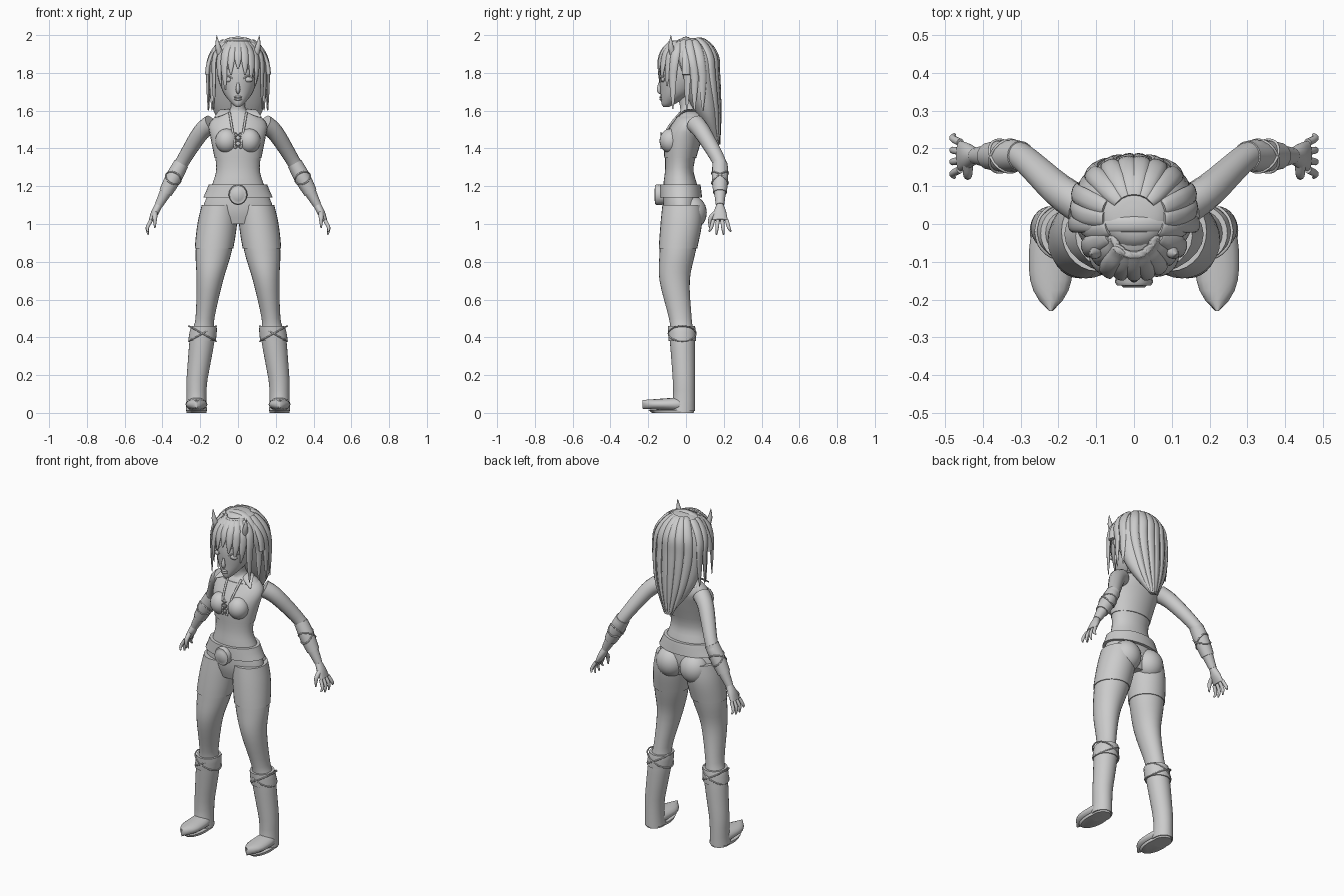
import bpy, bmesh, math
from mathutils import Vector

if "Cube" in bpy.data.objects:
    bpy.data.objects.remove(bpy.data.objects["Cube"])

tone = (.6, .6, .6, 1)
grey = bpy.data.materials.new("plain grey")
grey.use_nodes = True
grey.diffuse_color = tone
grey.node_tree.nodes["Principled BSDF"].inputs["Base Color"].default_value = tone

X, Y, Z = Vector((1, 0, 0)), Vector((0, 1, 0)), Vector((0, 0, 1))


def finish(name, bm, mirror):
    """Turn the bmesh into a smooth shaded object, mirrored if it is one of a pair."""
    bmesh.ops.recalc_face_normals(bm, faces=bm.faces)
    mesh = bpy.data.meshes.new(name)
    bm.to_mesh(mesh)
    bm.free()
    mesh.materials.append(grey)
    part = bpy.data.objects.new(name, mesh)
    bpy.context.collection.objects.link(part)
    bpy.ops.object.select_all(action='DESELECT')
    part.select_set(True)
    bpy.context.view_layer.objects.active = part
    bpy.ops.object.shade_smooth_by_angle(angle=math.radians(50))
    if mirror:
        part.modifiers.new("Mirror", 'MIRROR').use_mirror_merge = False


def spline(rows, steps):
    """Smoothly interpolate rows of numbers."""
    smooth = []
    last = len(rows) - 1
    for i in range(last):
        columns = list(zip(rows[max(i - 1, 0)], rows[i], rows[i + 1], rows[min(i + 2, last)]))
        for step in range(steps):
            t = step / steps
            smooth.append([b + t / 2 * (c - a + t * (2*a - 5*b + 4*c - d + t * (3*(b - c) + d - a)))
                           for a, b, c, d in columns])
    return smooth + [list(rows[last])]


def loft(name, rings, axis=None, side=X, mirror=True, sides=16, steps=4):
    """Skin ellipses given as x, y, z, radius along side, other radius."""
    rows = spline(rings, steps)
    centres = [Vector(row[:3]) for row in rows]
    bm = bmesh.new()
    loops = []
    for i, row in enumerate(rows):
        along = axis or (centres[min(i + 1, len(rows) - 1)] - centres[max(i - 1, 0)]).normalized()
        u = (side - along * side.dot(along)).normalized()
        v = along.cross(u)
        turns = [math.tau * k / sides for k in range(sides)]
        loops.append([bm.verts.new(centres[i] + u * row[3] * math.cos(a) + v * row[4] * math.sin(a))
                      for a in turns])
    for low, high in zip(loops, loops[1:]):
        for k in range(sides):
            n = (k + 1) % sides
            bm.faces.new((low[k], low[n], high[n], high[k]))
    bm.faces.new(loops[0])
    bm.faces.new(loops[-1])
    finish(name, bm, mirror)


def stack(name, rows, lean=None, grow=0):
    """Upright form from rows of height, half width, front y, back y."""
    rings = [(lean(z) if lean else 0, (front + back) / 2, z, wide + grow, (back - front) / 2 + grow)
             for z, wide, front, back in rows]
    loft(name, rings, axis=Z, mirror=bool(lean), sides=28, steps=1)


def at(rows, z):
    """Read a profile at one height."""
    rows = sorted(rows)
    for low, high in zip(rows, rows[1:]):
        if z <= high[0]:
            t = max(0, (z - low[0]) / (high[0] - low[0]))
            return [z] + [a + (b - a) * t for a, b in zip(low[1:], high[1:])]
    return [z] + rows[-1][1:]


def shell(name, rows, low, high, grow, lean=None):
    """Garment that follows part of a profile."""
    count = 8
    stack(name, [at(rows, low + (high - low) * i / count) for i in range(count + 1)], lean, grow)


def on(rows, angle, z, grow=0):
    """Point on the surface of a profile."""
    height, wide, front, back = at(rows, z)
    depth = (back - front) / 2 + grow
    return Vector(((wide + grow) * math.cos(angle), (front + back) / 2 + depth * math.sin(angle), z))


def lock(name, rows, degrees, top, bottom, hang, grow=0, mirror=True):
    """Flat tapering lock that follows a profile, then hangs straight."""
    angle = math.radians(degrees)
    rings = []
    count = 7
    for i in range(count + 1):
        t = i / count
        z = top + (bottom - top) * t * t
        spot = on(rows, angle, max(z, hang), grow)
        size = math.sqrt(math.sin(math.pi * (.15 + .845 * t)))
        rings.append((spot.x, spot.y, z, .025 * size, .012 * size))
    across = Vector((-math.sin(angle), math.cos(angle), 0))
    loft(name, rings, side=across, mirror=mirror, sides=10)


def tube(name, points, radii, side=Y, mirror=True):
    loft(name, [(*p, r, r) for p, r in zip(points, radii)], side=side, mirror=mirror)


def cord(name, points, radius, side=Z):
    tube(name, points, [radius] * len(points), side)


def hoop(name, centre, u, v, tilt):
    """Strap around a limb, tilted along the limb."""
    turns = [math.tau * k / 12 for k in range(13)]
    cord(name, [centre + (u + tilt) * math.cos(a) + v * math.sin(a) for a in turns],
         .004, tilt.normalized())


def ball(name, centre, radii, mirror=True):
    bm = bmesh.new()
    bmesh.ops.create_uvsphere(bm, u_segments=24, v_segments=14, radius=1)
    bmesh.ops.scale(bm, vec=radii, verts=bm.verts)
    bmesh.ops.translate(bm, vec=centre, verts=bm.verts)
    finish(name, bm, mirror)


# Body and clothes
body = spline([(1, .14, -.1, .05), (1.08, .185, -.12, .07), (1.2, .14, -.12, .06),
               (1.3, .115, -.11, .04), (1.45, .14, -.11, .08), (1.53, .15, -.07, .1),
               (1.58, .1, -.04, .09), (1.61, .04, -.03, .06), (1.7, .04, -.05, .04)], 4)
stack("body", body)
shell("bodice", body, 1.35, 1.57, .004)
shell("belt", body, 1.14, 1.21, .018)
ball("bust", (.06, -.08, 1.44), (.06, .06, .065))
ball("buttock", (.08, .03, 1.06), (.085, .08, .09))
loft("buckle", [(0, -y, 1.155, r, r * 1.1) for y, r in
                ((.12, .048), (.155, .05), (.163, .045), (.163, .034), (.168, .028))],
     axis=-Y, mirror=False, steps=1)

# Neckline, collar and laces
cord("neckline", [(.015, -.13, 1.4), (.03, -.1, 1.5), (.045, -.03, 1.59)], .006)
loft("collar", [(.05, .06, 1.6, .015, .006), (.07, 0, 1.6, .03, .006), (.12, -.05, 1.565, .005, .003)])
for z in (1.4, 1.43, 1.46):
    cord("lace", [(-.016, -.132, z), (.016, -.132, z + .025)], .003)


def leg_x(z):
    return min(.22, .24 - .13 * z)


# Legs, shorts and boots
leg = spline([(1.1, .09, -.12, .08), (1, .1, -.13, .08), (.85, .095, -.14, .05), (.7, .07, -.14, .02),
              (.5, .05, -.09, .03), (.4, .06, -.08, .04), (.1, .045, -.06, .04), (0, .05, -.08, .04)], 4)
stack("leg", leg, leg_x)
shell("shorts_leg", leg, .87, 1.1, .005, leg_x)
shell("boot_shaft", leg, .01, .45, .007, leg_x)
shell("boot_cuff", leg, .38, .46, .013, leg_x)
for slope in (Z, -Z):
    hoop("boot_strap", Vector((leg_x(.4), -.02, .42)), X * .072, Y * .073, slope * .04)
toes = [k / 10 for k in range(11)]
loft("boot_foot", [(.22, .04 - .27 * t, .045, .005 + .053 * (1 - abs(2 * t - 1) ** 3), .043 - .02 * t)
                   for t in toes], axis=-Y, steps=1)
stack("sole", [(0, .052, -.18, .04), (.016, .055, -.2, .045)], leg_x)

# Arms and bracers
shoulder, upper = Vector((.14, .05, 1.53)), Vector((.2, .09, 1.48))
elbow, wrist, knuckle = Vector((.3, .18, 1.32)), Vector((.42, .18, 1.1)), Vector((.46, .18, 1.02))
forearm = elbow.lerp(wrist, .35)
tube("arm", [shoulder, upper, elbow, forearm, wrist], [.05, .045, .036, .04, .022])
tube("bracer", [elbow, forearm, elbow.lerp(wrist, .7)], [.04, .043, .036])
bone = (wrist - elbow).normalized()
for slope in (bone, -bone):
    hoop("bracer_strap", forearm, Y * .043, bone.cross(Y) * .043, slope * .03)

# Hands
middle = wrist.lerp(knuckle, .5)
loft("palm", [(*wrist, .02, .02), (*middle, .034, .02), (*knuckle, .04, .013)], side=Y)
for k in range(4):
    spread = (k - 1.5) * .024
    root = knuckle + Y * spread
    bend = root + Vector((.02, spread * .3, -.04))
    tube("finger", [root, bend, root + Vector((.015, spread * .6, -.085 + abs(spread) * .7))],
         [.01, .009, .004])
tube("thumb", [middle - Y * .02, middle - Vector((0, .05, .03)), middle - Vector((0, .055, .08))],
     [.014, .012, .004])

# Head and face
head = spline([(1.62, .01, -.12, -.09), (1.64, .035, -.13, -.05), (1.7, .08, -.135, .04),
               (1.8, .11, -.14, .1), (1.9, .1, -.12, .1), (1.96, .05, -.07, .07)], 5)
stack("head", head)


def face(x, z):
    return on(head, -math.acos(x / at(head, z)[1]), z)


tube("nose", [face(0, 1.75), (0, -.143, 1.71), face(0, 1.69)], [.005, .012, .005], X, False)
ball("eye", face(.055, 1.765), (.025, .011, .014))
for name, rise in (("eyelid", 0), ("eyebrow", .04)):
    cord(name, [face(.03, 1.77 + rise), face(.055, 1.785 + rise), face(.085, 1.78 + rise)], .004)
for z in (1.672, 1.66):
    ball("lip", face(0, z), (.022, .008, .006), False)

# Hair mass and locks
hair = spline([(1.985, .02, 0, .04), (1.97, .08, -.05, .1), (1.9, .14, -.08, .16),
               (1.8, .16, -.05, .17), (1.6, .13, .04, .18), (1.43, .02, .15, .18)], 5)
stack("hair_mass", hair)
for degrees in (45, 65, 83):
    lock("back_lock", hair, degrees, 1.98, 1.42, 1.45)
for degrees in (-30, -8, 15):
    lock("side_lock", hair, degrees, 1.97, 1.6, 1.8)
lock("temple_lock", head, -20, 1.96, 1.61, 1.8, .025)
for k in range(4):
    lock("fringe_lock", head, 18 * k - 90, 1.97, 1.82 - .03 * k, 1.75, .012, k > 0)
lock("swept_lock", head, -125, 1.97, 1.71, 1.75, .018, False)

# Hairband and horns
arch = [math.pi * k / 10 for k in range(11)]
loft("hairband", [(.163 * math.cos(a), 0, 1.79 + .19 * math.sin(a), .022, .012) for a in arch],
     side=Y, mirror=False)
tube("horn", [(.095, -.07, 1.9), (.107, -.08, 1.945), (.113, -.08, 2)], [.018, .013, .001])
